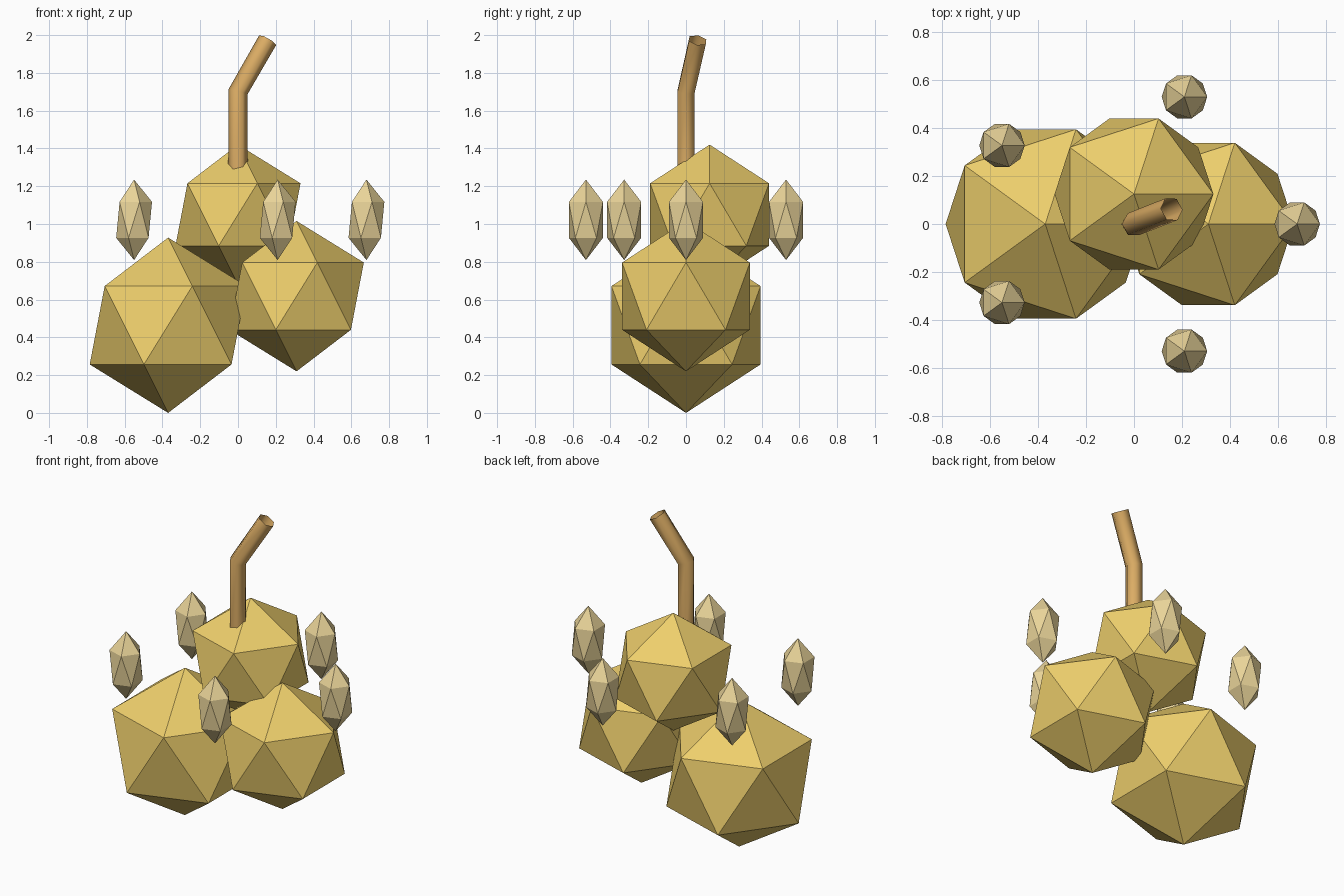
import bpy, bmesh, math
from mathutils import Vector

if "Cube" in bpy.data.objects:
    bpy.data.objects.remove(bpy.data.objects["Cube"])


def material(name, rgb):
    m = bpy.data.materials.new(name)
    m.diffuse_color = (*rgb, 1)
    m.use_nodes = True
    m.node_tree.nodes["Principled BSDF"].inputs["Base Color"].default_value = m.diffuse_color
    return m


flesh = material("golden_flesh", (0.85, 0.62, 0.15))
bud = material("pale_bud", (0.82, 0.66, 0.32))
bark = material("stem_bark", (0.72, 0.42, 0.13))


def facet_ball(name, loc, size, mat):
    bpy.ops.mesh.primitive_ico_sphere_add(subdivisions=1, radius=1, location=loc)
    o = bpy.context.object
    o.name = name
    o.scale = size
    o.data.materials.append(mat)


# Three stacked faceted fruits
facet_ball("fruit_left", (-0.37, 0, 0.464), (0.464,) * 3, flesh)
facet_ball("fruit_right", (0.31, 0, 0.618), (0.398,) * 3, flesh)
facet_ball("fruit_top", (0, 0.125, 1.05), (0.37,) * 3, flesh)

# Ring of five elongated buds on an ellipse
for i in range(5):
    a = math.tau * i / 5
    facet_ball(f"bud_{i + 1}", (0.68 * math.cos(a), 0.557 * math.sin(a), 1.022),
               (0.106, 0.106, 0.213), bud)

# Bent six-sided stem, open at the ends
path = [Vector(p) for p in ((0, 0, 1.25), (0, 0, 1.7), (0.157, 0.062, 1.973))]
up = Vector((0, 0, 1))
bm = bmesh.new()
rings = []
for i, p in enumerate(path):
    t_in = (p - path[i - 1]).normalized() if i else up
    t_out = (path[i + 1] - p).normalized() if i < len(path) - 1 else t_in
    q = up.rotation_difference(t_in + t_out)
    rings.append([bm.verts.new(p + q @ Vector((0.052 * math.cos(k * math.tau / 6),
                                              0.052 * math.sin(k * math.tau / 6), 0)))
                  for k in range(6)])
for a, b in zip(rings, rings[1:]):
    for k in range(6):
        j = (k + 1) % 6
        bm.faces.new((a[k], a[j], b[j], b[k])).smooth = True
mesh = bpy.data.meshes.new("stem")
bm.to_mesh(mesh)
bm.free()
mesh.materials.append(bark)
bpy.context.collection.objects.link(bpy.data.objects.new("stem", mesh))
